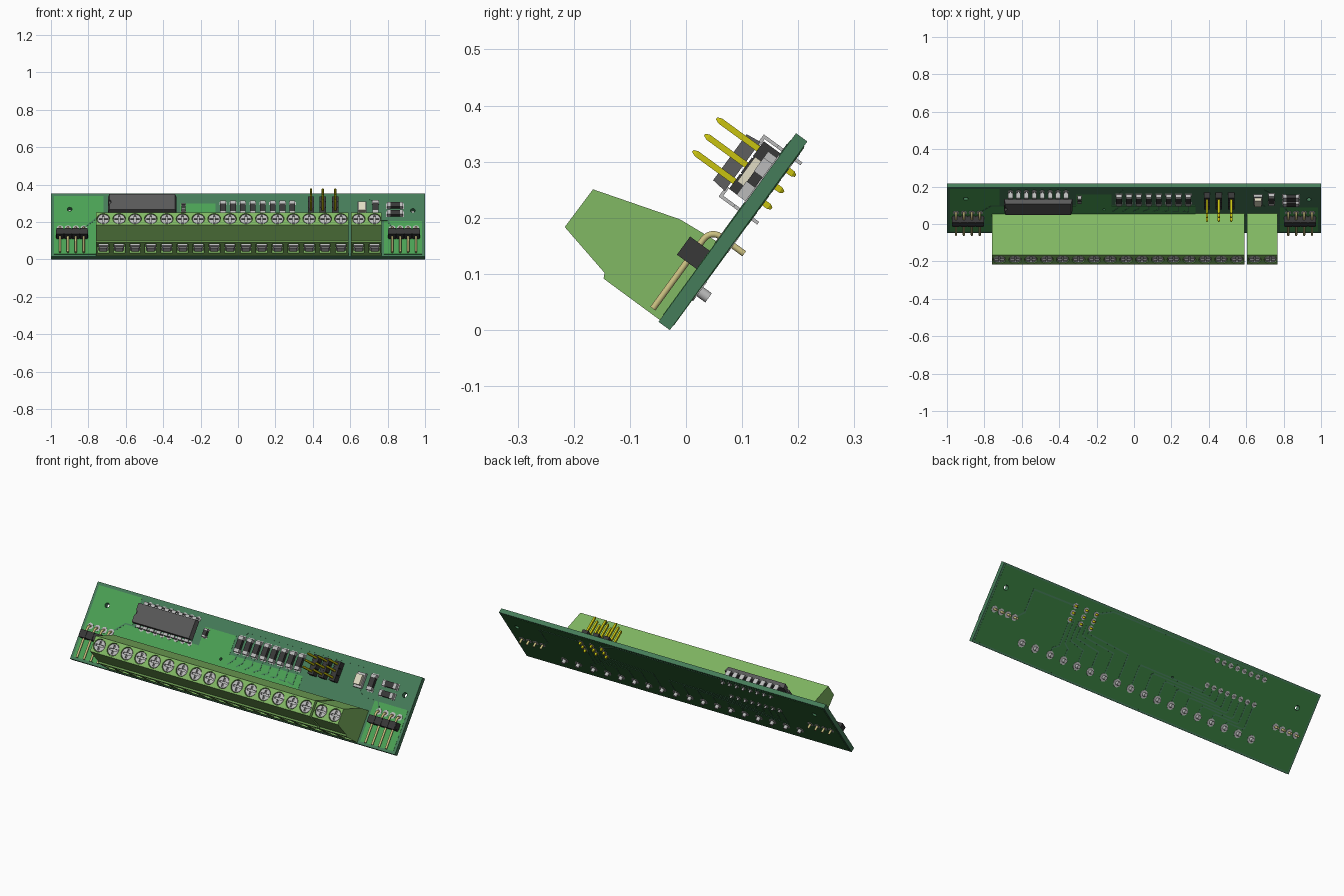
import bpy, bmesh, math
from mathutils import Matrix, Vector

if "Cube" in bpy.data.objects:
    bpy.data.objects.remove(bpy.data.objects["Cube"])

# Board frame: x along board, y up the slope, z out of the component face
TILT = Matrix.Translation((0, -0.049, 0.0147)) @ Matrix.Rotation(math.radians(53.9), 4, 'X')
P = 0.0424

def mat(name, c):
    m = bpy.data.materials.new(name)
    m.diffuse_color = (*c, 1)
    m.use_nodes = True
    m.node_tree.nodes["Principled BSDF"].inputs["Base Color"].default_value = m.diffuse_color
    return m

TEAL = mat("board_teal", (.06, .2, .1))
POUR = mat("copper_pour_green", (.07, .36, .09))
BACK = mat("back_mask_green", (.04, .2, .05))
LIME = mat("terminal_green", (.22, .48, .125))
BLACK = mat("black_plastic", (.04, .04, .04))
CHIP = mat("chip_grey", (.1, .1, .1))
METAL = mat("metal", (.5, .5, .5))
YELLOW = mat("yellow_pin", (.58, .54, .005))
BEIGE = mat("beige_pin", (.6, .53, .22))
WHITE = mat("lens_white", (.75, .72, .55))

def obj(name, mesh, m, offset=(0, 0, 0)):
    o = bpy.data.objects.new(name, mesh)
    bpy.context.collection.objects.link(o)
    if m and not mesh.materials:
        mesh.materials.append(m)
    o.matrix_world = TILT @ Matrix.Translation(offset)
    return o

def finish(name, bm, m, smooth=False):
    bmesh.ops.recalc_face_normals(bm, faces=bm.faces)
    me = bpy.data.meshes.new(name)
    bm.to_mesh(me)
    bm.free()
    o = obj(name, me, m)
    if smooth:
        bpy.context.view_layer.objects.active = o
        o.select_set(True)
        bpy.ops.object.shade_smooth_by_angle(angle=math.radians(35))
        o.select_set(False)
    return o

def box(bm, x0, x1, y0, y1, z0, z1):
    mx = Matrix.Translation(((x0+x1)/2, (y0+y1)/2, (z0+z1)/2)) @ Matrix.Diagonal((x1-x0, y1-y0, z1-z0, 1))
    bmesh.ops.create_cube(bm, size=1, matrix=mx)

def cyl(bm, x, y, z0, z1, r, n=16, r2=None):
    bmesh.ops.create_cone(bm, cap_ends=True, segments=n, radius1=r, radius2=r if r2 is None else r2,
                          depth=z1-z0, matrix=Matrix.Translation((x, y, (z0+z1)/2)))

def strip(bm, pts, z, width):
    for a, b in zip(pts, pts[1:]):
        d = Vector(b) - Vector(a)
        c = (Vector(a) + Vector(b)) / 2
        mx = (Matrix.Translation((c.x, c.y, z)) @ Matrix.Rotation(math.atan2(d.y, d.x), 4, 'Z')
              @ Matrix.Diagonal((d.length + width, width, .0016, 1)))
        bmesh.ops.create_cube(bm, size=1, matrix=mx)

def cut(o, cutter):
    cutter.hide_render = True
    md = o.modifiers.new("cut", 'BOOLEAN')
    md.object, md.solver = cutter, 'EXACT'
    dg = bpy.context.evaluated_depsgraph_get()
    new = bpy.data.meshes.new_from_object(o.evaluated_get(dg))
    o.modifiers.clear()
    o.data = new

def remove(o):
    bpy.data.objects.remove(o, do_unlink=True)

# Board, solder-mask areas and mounting holes
bm = bmesh.new()
for x, y in ((-.9, .313), (.935, .305), (-.16, .215)):
    cyl(bm, x, y, -.1, .1, .013 if abs(x) > .5 else .007)
holes = finish("hole_cutter", bm, None)
bm = bmesh.new()
box(bm, -1, 1, 0, .416, -.025, 0)
board = finish("circuit_board", bm, TEAL)
bm = bmesh.new()
box(bm, -.985, -.72, .015, .4, -.001, .001)
box(bm, -.72, .33, .17, .25, -.001, .001)
box(bm, -.31, -.12, .25, .35, -.001, .001)
box(bm, .78, .985, .015, .235, -.001, .001)
pour = finish("front_copper_pour", bm, POUR)
bm = bmesh.new()
box(bm, -.99, .99, .01, .406, -.026, -.024)
back = finish("back_solder_mask", bm, BACK)
for o in (board, pour, back):
    cut(o, holes)
remove(holes)

# Terminal blocks: extruded profile with screw wells and wire entries
profile = [(.004, 0), (.0045, .1245), (.0138, .129), (.038, .2345), (.122, .2335), (.17, .077), (.177, 0)]
ways = [-.72 + .0847*i for i in range(16)] + [.645, .73]

def terminal(name, x0, x1, xs):
    bm = bmesh.new()
    f = bm.faces.new([bm.verts.new((x0, *p)) for p in profile])
    r = bmesh.ops.extrude_face_region(bm, geom=[f])
    bmesh.ops.translate(bm, verts=[v for v in r['geom'] if isinstance(v, bmesh.types.BMVert)], vec=(x1-x0, 0, 0))
    o = finish(name, bm, LIME)
    bm = bmesh.new()
    for x in xs:
        cyl(bm, x, .08, .215, .26, .0345, 24)
        box(bm, x-.03, x+.03, -.05, .05, .025, .108)
    c = finish(name + "_cutter", bm, None)
    cut(o, c)
    remove(c)

terminal("terminal_block_long", -.76, .592, ways[:16])
terminal("terminal_block_short", .604, .766, ways[16:])

# Slotted screw heads
bm = bmesh.new()
cyl(bm, 0, 0, .21, .231, .031, 24)
screw = finish("terminal_screw_1", bm, METAL)
for s in ((.024, .0045), (.0045, .024)):
    bm = bmesh.new()
    box(bm, -s[0], s[0], -s[1], s[1], .222, .25)
    c = finish("slot_cutter", bm, None)
    cut(screw, c)
    remove(c)
for i, x in enumerate(ways):
    obj(f"terminal_screw_{i+2}", screw.data, METAL, (x, .08, 0))
remove(screw)

# Wire clamps inside the entries, and solder tails behind
bm = bmesh.new()
tails = bmesh.new()
for x in ways:
    box(bm, x-.027, x+.027, .02, .048, .028, .075)
    box(bm, x-.02, x+.02, .012, .03, .028, .06)
    cyl(tails, x, .087, -.047, 0, .01, 12)
    cyl(tails, x, .087, -.028, -.024, .021, 16)
finish("wire_clamps", bm, METAL)
finish("terminal_solder_tails", tails, METAL, True)

# Right-angle pin headers at both ends
for side, cx in (("left", -.888), ("right", .888)):
    bm, pads = bmesh.new(), bmesh.new()
    cu = bpy.data.curves.new("pin_path", 'CURVE')
    cu.dimensions, cu.bevel_depth, cu.bevel_resolution, cu.use_fill_caps = '3D', .0065, 1, True
    for i in range(4):
        x = cx + (i-1.5)*P
        box(bm, x-.0195, x+.0195, .116, .156, .001, .044)
        box(bm, x-.022, x+.022, .122, .15, .003, .042)
        arc = [(x, .166+.022*math.sin(a), .022*math.cos(a)) for a in (math.pi/12*k for k in range(7))]
        path = [(x, .013, .022), (x, .1, .022)] + arc + [(x, .188, -.052)]
        sp = cu.splines.new('POLY')
        sp.points.add(len(path)-1)
        for p, q in zip(sp.points, path):
            p.co = (*q, 1)
        cyl(pads, x, .188, -.0275, .002, .017)
    finish(side + "_header_body", bm, BLACK)
    finish(side + "_header_pads", pads, METAL)
    tmp = obj("pin_curve", cu, None)
    dg = bpy.context.evaluated_depsgraph_get()
    me = bpy.data.meshes.new_from_object(tmp.evaluated_get(dg))
    remove(tmp)
    obj(side + "_header_pins", me, BEIGE)

# Three-by-three jumper header
bm, pins, pads = bmesh.new(), bmesh.new(), bmesh.new()
for x in (.39, .453, .52):
    for y in (.282, .318, .354):
        box(bm, x-.017, x+.017, y-.0165, y+.0165, 0, .038)
        box(pins, x-.0055, x+.0055, y-.0055, y+.0055, -.038, .122)
        for z0, z1, a, b in ((.122, .13, .0078, .003), (-.044, -.038, .003, .0078)):
            bmesh.ops.create_cone(pins, cap_ends=True, segments=4, radius1=a, radius2=b, depth=z1-z0,
                                  matrix=Matrix.Translation((x, y, (z0+z1)/2)) @ Matrix.Rotation(math.pi/4, 4, 'Z'))
        cyl(pads, x, y, -.0275, -.024, .0145)
    box(bm, x-.013, x+.013, .268, .368, .002, .036)
finish("jumper_header_body", bm, BLACK)
finish("jumper_header_pins", pins, YELLOW)
finish("jumper_header_pads", pads, METAL)

# Dual in-line chip: body tapering from the mid plane, with bent leads
IX, IY = -.512, .312
bm = bmesh.new()
for z, zz, s0, s1 in ((.014, .042, .94, 1), (.042, .07, 1, .94)):
    r = bmesh.ops.create_cube(bm, size=1)
    for v in r['verts']:
        s = s0 if v.co.z < 0 else s1
        v.co = (IX + v.co.x*(.352 + .013*(s-.94)/.06), IY + v.co.y*.108*s, z if v.co.z < 0 else zz)
chip = finish("chip_body", bm, CHIP)
bm = bmesh.new()
cyl(bm, IX-.1825, IY, .055, .1, .016, 16)
c = finish("notch_cutter", bm, None)
cut(chip, c)
remove(c)
bm = bmesh.new()
for i in range(8):
    x = IX + (i-3.5)*P
    for s in (-1, 1):
        a, b, d = sorted((IY+s*.045, IY+s*.068)), sorted((IY+s*.0625, IY+s*.0685)), IY+s*.0655
        box(bm, x-.0125, x+.0125, *a, .039, .045)
        box(bm, x-.0125, x+.0125, *b, .012, .045)
        box(bm, x-.005, x+.005, *b, -.04, .012)
        cyl(bm, x, d, -.0275, .002, .0135)
finish("chip_leads", bm, METAL)

# Surface-mount resistors: dark centres with metal ends
bm, ends = bmesh.new(), bmesh.new()
def chip_part(x, y, lx, ly, h=.02):
    if ly > lx:
        box(bm, x-lx/2, x+lx/2, y-ly*.3, y+ly*.3, .002, h)
        for s in (-1, 1):
            box(ends, x-lx/2, x+lx/2, y+s*ly*.4-ly*.1, y+s*ly*.4+ly*.1, .001, h+.001)
            box(ends, x-lx*.6, x+lx*.6, y+s*ly*.45-ly*.12, y+s*ly*.45+ly*.12, 0, .002)
    else:
        box(bm, x-lx*.3, x+lx*.3, y-ly/2, y+ly/2, .002, h)
        for s in (-1, 1):
            box(ends, x+s*lx*.4-lx*.1, x+s*lx*.4+lx*.1, y-ly/2, y+ly/2, .001, h+.001)
            box(ends, x+s*lx*.45-lx*.12, x+s*lx*.45+lx*.12, y-ly*.6, y+ly*.6, 0, .002)
res = [-.08 + .053*i for i in range(8)]
for x in res:
    chip_part(x, .312, .03, .085)
chip_part(.735, .318, .03, .085)
chip_part(.84, .332, .085, .03)
chip_part(.84, .28, .085, .03)
chip_part(-.292, .318, .022, .045)
finish("resistor_bodies", bm, BLACK)
finish("resistor_ends", ends, METAL)

# Indicator light
bm = bmesh.new()
box(bm, .638, .686, .272, .352, 0, .016)
finish("indicator_base", bm, METAL)
bm = bmesh.new()
box(bm, .643, .681, .285, .339, .016, .034)
finish("indicator_lens", bm, WHITE)

# Copper traces on both faces
bm = bmesh.new()
for i in range(8):
    tx, cx, lane = ways[2+i], IX + (i-3.5)*P, .117 + .0135*i
    k = .008
    strip(bm, [(tx, .087), (tx, lane-k), (tx-k, lane), (cx+k, lane), (cx, lane+k), (cx, .246)], -.0262, .007)
for i in range(6):
    tx, hx, lane = ways[15-i], .52-.026*i, .125 + .022*i
    strip(bm, [(tx, .087), (tx, lane), (hx, lane + .02), (hx, .285)], -.0262, .007)
strip(bm, [(-.66, .378), (-.64, .398), (.3, .398), (.39, .355)], -.0262, .008)
strip(bm, [(.824, .188), (.78, .23), (.78, .35), (.52, .354)], -.0262, .008)
finish("back_traces", bm, TEAL)
bm = bmesh.new()
for i, x in enumerate(res):
    strip(bm, [(x, .27), (x, .235 - .006*i), (x-.03, .2)], .0012, .006)
strip(bm, [(-.824, .188), (-.76, .25), (-.7, .25)], .0012, .007)
strip(bm, [(.66, .28), (.7, .24), (.8, .24), (.824, .19)], .0012, .007)
strip(bm, [(res[0], .355), (-.06, .385), (.3, .385), (.7, .385), (.735, .355)], .0008, .008)
finish("front_traces", bm, TEAL)
